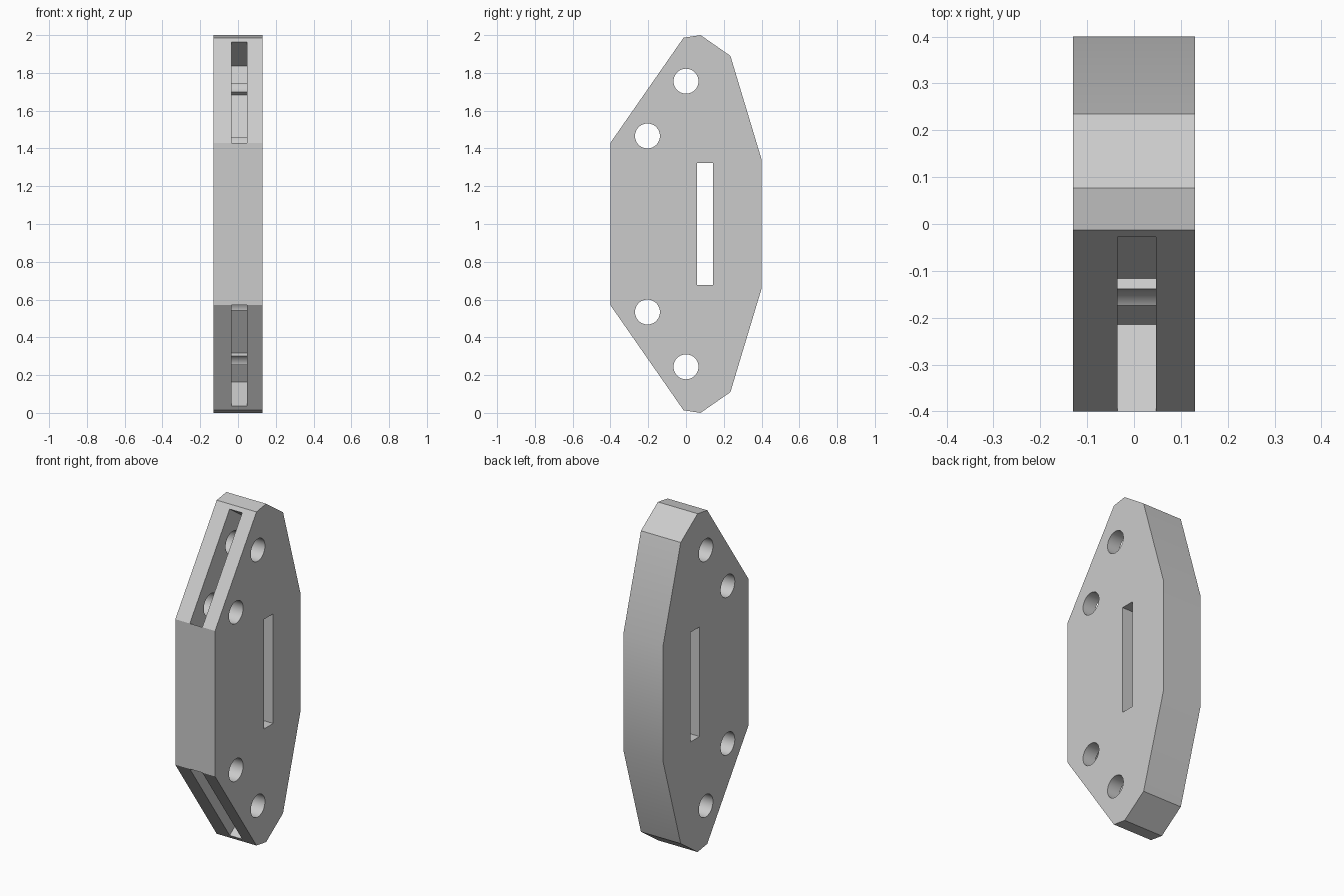
import bpy
import bmesh
import math
from mathutils import Vector

cube = bpy.data.objects.get("Cube")
if cube:
    bpy.data.objects.remove(cube, do_unlink=True)

grey = bpy.data.materials.new("plain grey")
grey.use_nodes = True
grey.diffuse_color = (0.6, 0.6, 0.6, 1)
grey.node_tree.nodes["Principled BSDF"].inputs["Base Color"].default_value = (0.6, 0.6, 0.6, 1)


def prism(name, profile, x0, x1):
    """Extrude a closed (y, z) profile from x0 to x1."""
    bm = bmesh.new()
    face = bm.faces.new([bm.verts.new((x0, y, z)) for y, z in profile])
    ext = bmesh.ops.extrude_face_region(bm, geom=[face])
    moved = [v for v in ext["geom"] if isinstance(v, bmesh.types.BMVert)]
    bmesh.ops.translate(bm, verts=moved, vec=(x1 - x0, 0, 0))
    bmesh.ops.recalc_face_normals(bm, faces=bm.faces)
    mesh = bpy.data.meshes.new(name)
    bm.to_mesh(mesh)
    bm.free()
    mesh.materials.append(grey)
    obj = bpy.data.objects.new(name, mesh)
    bpy.context.collection.objects.link(obj)
    return obj


def flip(points):
    """Mirror a profile about the mid height."""
    return [(y, 2 - z) for y, z in reversed(points)]


def circle(y, z, r, n=64):
    return [(y + r * math.cos(2 * math.pi * i / n), z + r * math.sin(2 * math.pi * i / n))
            for i in range(n)]


# Faceted plate outline, upper half mirrored to the lower half
upper = [(-0.4, 1.43), (-0.013, 1.986), (0.077, 2.0), (0.235, 1.89), (0.4, 1.342)]
plate = prism("body_plate", upper + flip(upper), -0.13, 0.13)

# Slot in the sloping front edge, with a narrow pedestal under each pin hole
start = Vector(upper[0])
along = (Vector(upper[1]) - start).normalized()
inward = Vector((along.y, -along.x))
holes = [(-0.204, 1.466), (0.0, 1.756)]
hole_radius, slot_depth, slot_length, pedestal = 0.066, 0.226, 0.651, 0.0305

slot = [(0, -0.1), (0, slot_depth)]
for h in holes:
    offset = Vector(h) - start
    s, d = offset.dot(along), offset.dot(inward)
    slot += [(s - pedestal, slot_depth), (s - pedestal, d), (s + pedestal, d), (s + pedestal, slot_depth)]
slot += [(slot_length, slot_depth), (slot_length, -0.1)]
slot = [tuple(start + along * s + inward * d) for s, d in slot]

cutters = [prism("slot_cutter", p, -0.035, 0.047) for p in (slot, flip(slot))]

# Pin holes, which also hollow the pedestal tops
for h in holes:
    ring = circle(*h, hole_radius)
    cutters += [prism("hole_cutter", p, -0.3, 0.3) for p in (ring, flip(ring))]

# Rectangular window through the plate
window = [(0.059, 0.676), (0.143, 0.676), (0.143, 1.324), (0.059, 1.324)]
cutters.append(prism("window_cutter", window, -0.3, 0.3))

for c in cutters:
    c.hide_render = True
    mod = plate.modifiers.new(c.name, "BOOLEAN")
    mod.operation = "DIFFERENCE"
    mod.solver = "EXACT"
    mod.object = c

# Bake the cuts and remove the cutters
bpy.context.view_layer.update()
graph = bpy.context.evaluated_depsgraph_get()
result = bpy.data.meshes.new_from_object(plate.evaluated_get(graph))
plate.modifiers.clear()
plate.data = result
for c in cutters:
    bpy.data.objects.remove(c, do_unlink=True)

bpy.ops.object.select_all(action="DESELECT")
plate.select_set(True)
bpy.context.view_layer.objects.active = plate
bpy.ops.object.shade_smooth_by_angle(angle=math.radians(30))
